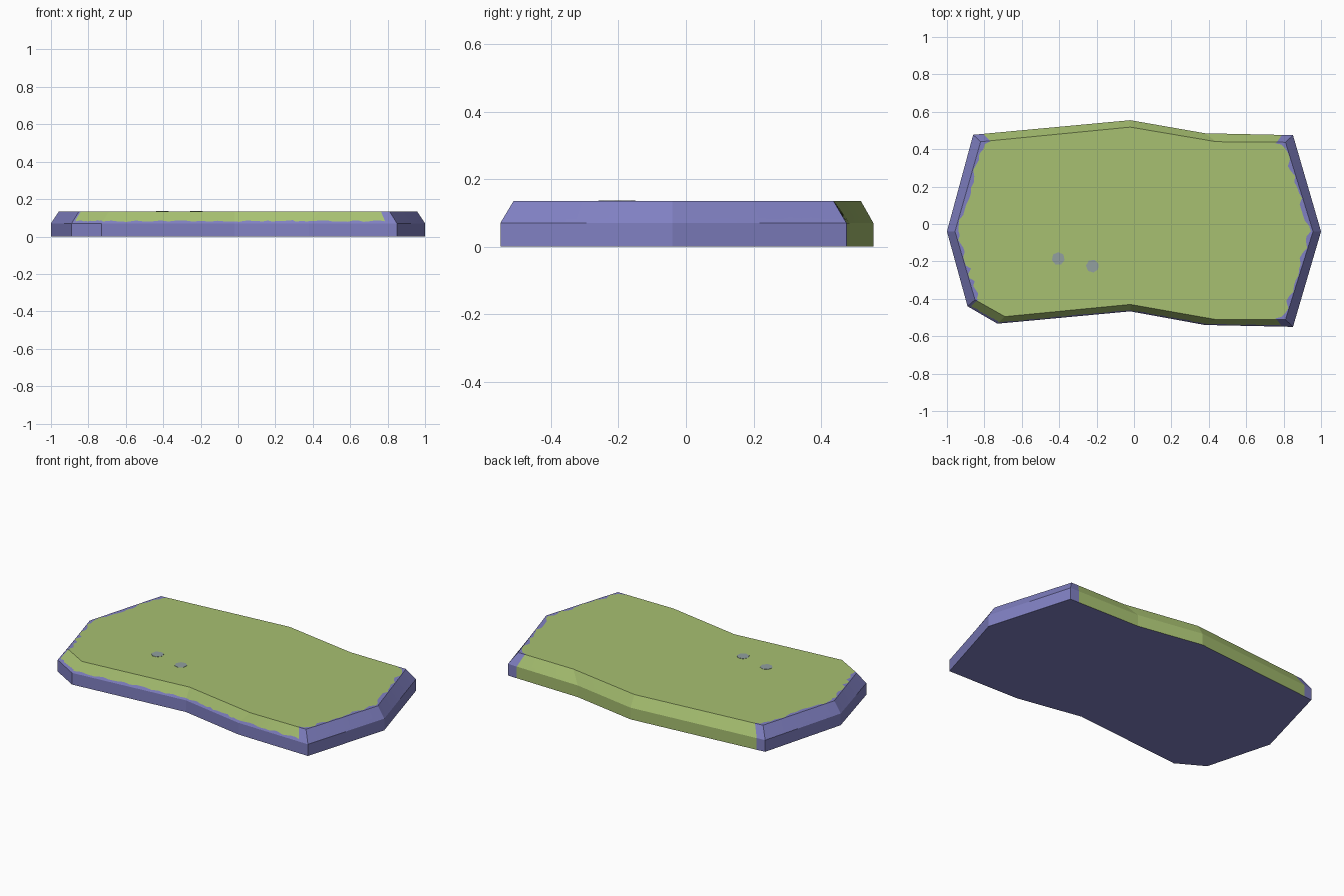
import bpy, bmesh, math, random
from mathutils import Vector

if "Cube" in bpy.data.objects:
    bpy.data.objects.remove(bpy.data.objects["Cube"])

random.seed(4)
SEG, Z_EDGE, Z_TOP = 16, 0.07, 0.135


def material(name, rgb):
    m = bpy.data.materials.new(name)
    lin = [((c / 255 + 0.055) / 1.055) ** 2.4 for c in rgb]
    m.diffuse_color = (*lin, 1)
    m.use_nodes = True
    m.node_tree.nodes["Principled BSDF"].inputs["Base Color"].default_value = m.diffuse_color
    return m


purple = material("purple_stone", (128, 128, 194))
green = material("moss_green", (167, 192, 113))
grey = material("grey_spot", (146, 160, 160))

# Slab outline: outer wall and inner top edge, counter-clockwise from front left
outer = [(-.73, -.533), (-.02, -.467), (.38, -.54), (.85, -.55), (1, -.04), (.85, .475),
         (.38, .485), (-.02, .555), (-.86, .477), (-1, -.04), (-.89, -.44)]
inner = [(-.69, -.495), (-.02, -.43), (.44, -.511), (.81, -.511), (.957, -.04), (.81, .437),
         (.44, .44), (-.02, .518), (-.82, .44), (-.957, -.04), (-.85, -.405)]
FRONT, BACK = (0, 1, 2, 10), (5, 6, 7)


def mix(a, b, t):
    return Vector(a).lerp(Vector(b), t)


# Five rings: ground, wall top, ragged moss line, top edge, ragged top rim
bm = bmesh.new()
rings = [[] for _ in range(5)]
n = len(outer)
for i in range(n):
    for k in range(SEG):
        t = k / SEG
        o = mix(outer[i], outer[(i + 1) % n], t)
        p = mix(inner[i], inner[(i + 1) % n], t)
        h = random.uniform(0.13, 0.27)
        m = o.lerp(p, h)
        rim = p * (1 - random.choice((0.004, 0.012, 0.02, 0.028)))
        for ring, (q, z) in zip(rings, ((o, 0), (o, Z_EDGE),
                                        (m, Z_EDGE + h * (Z_TOP - Z_EDGE)),
                                        (p, Z_TOP), (rim, Z_TOP))):
            ring.append(bm.verts.new((q.x, q.y, z)))

total = n * SEG
for r in range(4):
    for j in range(total):
        j2 = (j + 1) % total
        f = bm.faces.new((rings[r][j], rings[r][j2], rings[r + 1][j2], rings[r + 1][j]))
        side, k = divmod(j, SEG)
        # purple strips stay beside the two end walls
        corner = ((side == 2 and k >= SEG - 2) or (side == 5 and k < 2)
                  or (side == 7 and k == SEG - 1) or (side == 10 and k == 0))
        mossy = side in BACK or (side in FRONT and r >= 2)
        f.material_index = 1 if mossy and not corner else 0
bm.faces.new(rings[4]).material_index = 1
bm.faces.new(rings[0][::-1]).material_index = 0
bmesh.ops.recalc_face_normals(bm, faces=bm.faces)
me = bpy.data.meshes.new("mossy_slab")
bm.to_mesh(me)
bm.free()
me.materials.append(purple)
me.materials.append(green)
bpy.context.collection.objects.link(bpy.data.objects.new("mossy_slab", me))

# Two small bare spots on the moss
for idx, (x, y) in enumerate(((-.405, -.185), (-.222, -.225))):
    bpy.ops.mesh.primitive_cylinder_add(vertices=7, radius=0.035, depth=0.002,
                                        location=(x, y, Z_TOP + 0.0005),
                                        rotation=(0, 0, idx * 0.6))
    ob = bpy.context.object
    ob.name = f"bare_spot_{idx + 1}"
    ob.data.materials.append(grey)
